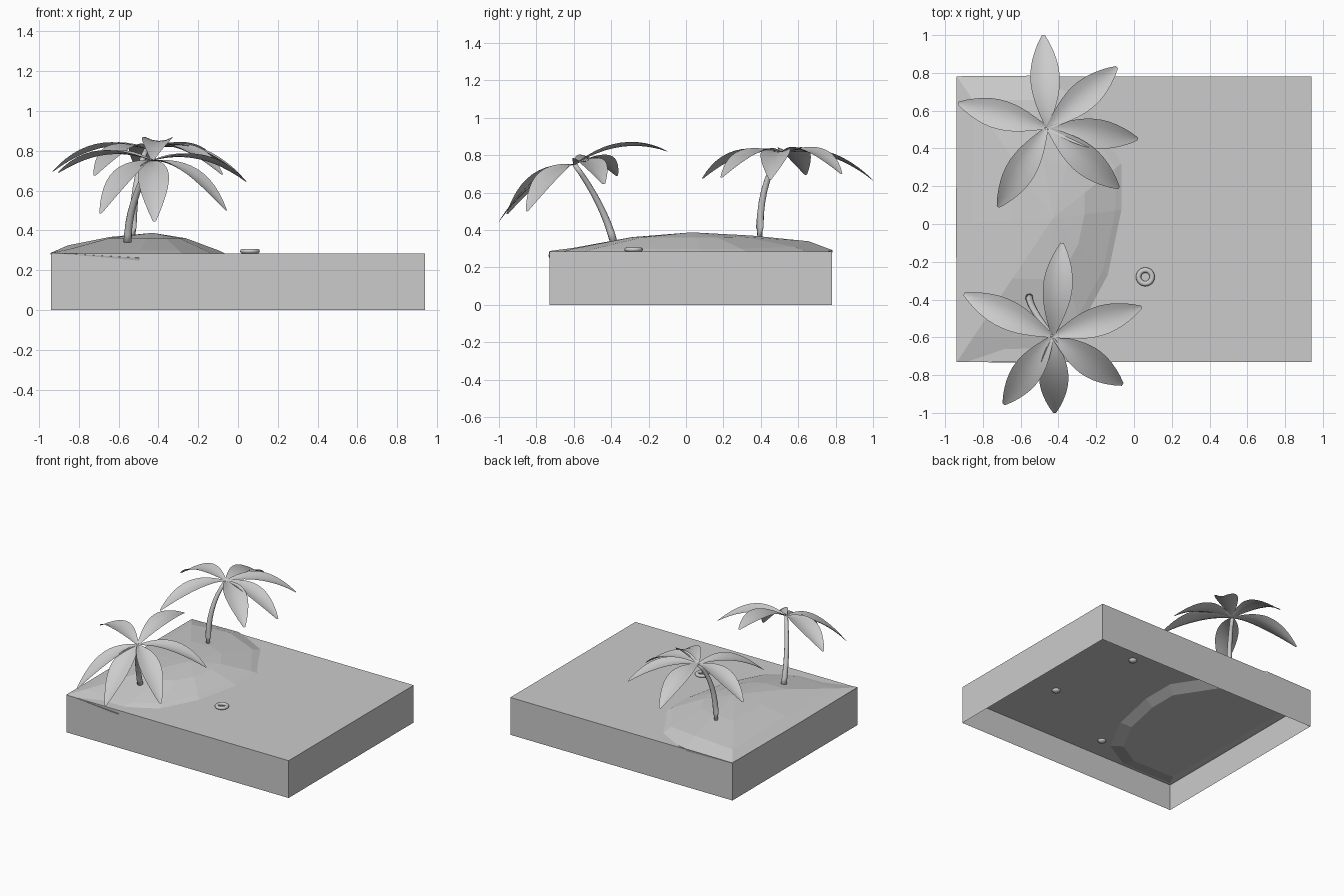
import bpy
import bmesh
import math
from mathutils import Vector

old = bpy.data.objects.get("Cube")
if old:
    bpy.data.objects.remove(old)

grey = bpy.data.materials.new("plain_grey")
grey.use_nodes = True
grey.diffuse_color = (0.6, 0.6, 0.6, 1)
grey.node_tree.nodes["Principled BSDF"].inputs["Base Color"].default_value = (0.6, 0.6, 0.6, 1)


def finish(bm, name, smooth=False):
    mesh = bpy.data.meshes.new(name)
    bmesh.ops.recalc_face_normals(bm, faces=bm.faces)
    bm.to_mesh(mesh)
    bm.free()
    mesh.materials.append(grey)
    mesh.polygons.foreach_set("use_smooth", [smooth] * len(mesh.polygons))
    obj = bpy.data.objects.new(name, mesh)
    bpy.context.collection.objects.link(obj)
    return obj


def bridge(bm, a, b, closed):
    n = len(a)
    for i in range(n if closed else n - 1):
        j = (i + 1) % n
        bm.faces.new((a[i], a[j], b[j], b[i]))


# Water block, open underneath, with a raised seabed inside
WATER, SEABED = 0.285, 0.2
WIDTH, DEPTH, SHIFT = 1.878, 1.51, 0.025
bm = bmesh.new()
bmesh.ops.create_cube(bm, size=1)
for v in bm.verts:
    v.co = (v.co.x * WIDTH, v.co.y * DEPTH + SHIFT, (v.co.z + 0.5) * WATER)
floor = [f for f in bm.faces if f.calc_center_median().z < 0.01]
bmesh.ops.delete(bm, geom=floor, context="FACES_ONLY")
finish(bm, "water_block")

bm = bmesh.new()
bmesh.ops.create_grid(bm, x_segments=1, y_segments=1, size=0.5)
for v in bm.verts:
    v.co = (v.co.x * WIDTH, v.co.y * DEPTH + SHIFT, SEABED)
finish(bm, "seabed")

# Sand mound: shore points with the height of the slope just inside them
peak = Vector((-0.43, 0.03, 0.388))
shore = [(-0.938, -0.73, 0.288, 0.305), (-0.942, 0, 0.287, 0.325),
         (-0.938, 0.782, 0.288, 0.318), (-0.55, 0.785, 0.292, 0.34),
         (-0.25, 0.69, 0.27, 0.31), (-0.03, 0.35, 0.268, 0.3),
         (-0.03, 0.08, 0.268, 0.3), (-0.11, -0.3, 0.268, 0.3),
         (-0.27, -0.6, 0.268, 0.3), (-0.5, -0.735, 0.262, 0.3)]


def mound_ring(bm, scale, height):
    ring = []
    for x, y, rim, slope in shore:
        p = peak.lerp(Vector((x, y, rim)), scale)
        ring.append(bm.verts.new((p.x, p.y, height(rim, slope))))
    return ring


bm = bmesh.new()
rings = [mound_ring(bm, 0.8, lambda rim, slope: 0.16),
         mound_ring(bm, 0.97, lambda rim, slope: SEABED),
         mound_ring(bm, 1, lambda rim, slope: rim),
         mound_ring(bm, 0.83, lambda rim, slope: slope),
         mound_ring(bm, 0.42, lambda rim, slope: 0.28 + slope / 4 + 0.006)]
for lower, upper in zip(rings, rings[1:]):
    bridge(bm, lower, upper, True)
bm.faces.new(rings[0])
top = bm.verts.new(peak)
for i, v in enumerate(rings[-1]):
    bm.faces.new((v, rings[-1][(i + 1) % len(shore)], top))
finish(bm, "sand_mound")


def trunk(name, base, bend, crown):
    """Tapered tube along a quadratic bend."""
    bm = bmesh.new()
    base, bend, crown = Vector(base), Vector(bend), Vector(crown)
    steps, sides = 8, 10
    previous = None
    for k in range(steps + 1):
        t = k / steps
        c = base.lerp(bend, t).lerp(bend.lerp(crown, t), t)
        turn = (bend - base).lerp(crown - bend, t).to_track_quat("Z", "Y")
        r = 0.021 - 0.008 * t
        ring = []
        for s in range(sides):
            a = math.tau * s / sides
            ring.append(bm.verts.new(c + turn @ Vector((r * math.cos(a), r * math.sin(a), 0))))
        if previous:
            bridge(bm, previous, ring, True)
        else:
            bm.faces.new(ring)
        previous = ring
    bm.faces.new(previous)
    finish(bm, name, True)


def frond(name, root, tip):
    """Arched leaf blade, cupped upward along its length."""
    bm = bmesh.new()
    root, tip = Vector(root), Vector(tip)
    side = (tip - root).cross(Vector((0, 0, 1))).normalized()
    steps = 12
    previous = None
    for k in range(steps + 1):
        t = k / steps
        c = root.lerp(tip, t)
        c.z += 0.24 * t * (1 - t)
        half = 0.008 + 0.07 * math.sin(math.pi * t ** 1.1) ** 0.9 if 0 < t < 1 else 0.008
        row = []
        for s in (-1, -0.5, 0, 0.5, 1):
            cup = Vector((0, 0, 0.28 * half * s * s))
            row.append(bm.verts.new(c + side * half * s + cup))
        if previous:
            bridge(bm, previous, row, False)
        previous = row
    finish(bm, name, True)


# Two palms
palms = {
    "front_palm": ((-0.555, -0.385, 0.33), (-0.555, -0.44, 0.54), (-0.43, -0.595, 0.75),
                   [(-0.38, -0.1, 0.82), (0.04, -0.44, 0.645), (-0.06, -0.85, 0.5),
                    (-0.42, -1.0, 0.445), (-0.69, -0.955, 0.485), (-0.9, -0.37, 0.69)]),
    "back_palm": ((-0.53, 0.395, 0.34), (-0.53, 0.385, 0.65), (-0.46, 0.51, 0.81),
                  [(-0.48, 1.0, 0.665), (-0.09, 0.83, 0.7), (0.02, 0.45, 0.67),
                   (-0.08, 0.19, 0.68), (-0.72, 0.09, 0.675), (-0.93, 0.64, 0.695)]),
}
for name, (base, bend, crown, tips) in palms.items():
    trunk(name + "_trunk", base, bend, crown)
    for i, tip in enumerate(tips):
        frond(f"{name}_frond_{i + 1}", crown, tip)

# Swim ring floating on the water
bm = bmesh.new()
ribs = []
for k in range(24):
    a = math.tau * k / 24
    rib = []
    for s in range(10):
        b = math.tau * s / 10
        r = 0.036 + 0.014 * math.cos(b)
        rib.append(bm.verts.new((0.06 + r * math.cos(a), -0.28 + r * math.sin(a),
                                 0.296 + 0.012 * math.sin(b))))
    ribs.append(rib)
for k, rib in enumerate(ribs):
    bridge(bm, ribs[k - 1], rib, True)
finish(bm, "swim_ring", True)

# Small pebbles set in the seabed
for i, (x, y) in enumerate([(0.37, 0.43), (0.51, -0.23), (-0.18, -0.56)]):
    bm = bmesh.new()
    bmesh.ops.create_icosphere(bm, subdivisions=2, radius=0.03)
    for v in bm.verts:
        v.co = (x + v.co.x, y + v.co.y, SEABED + v.co.z * 0.7)
    finish(bm, f"pebble_{i + 1}", True)
